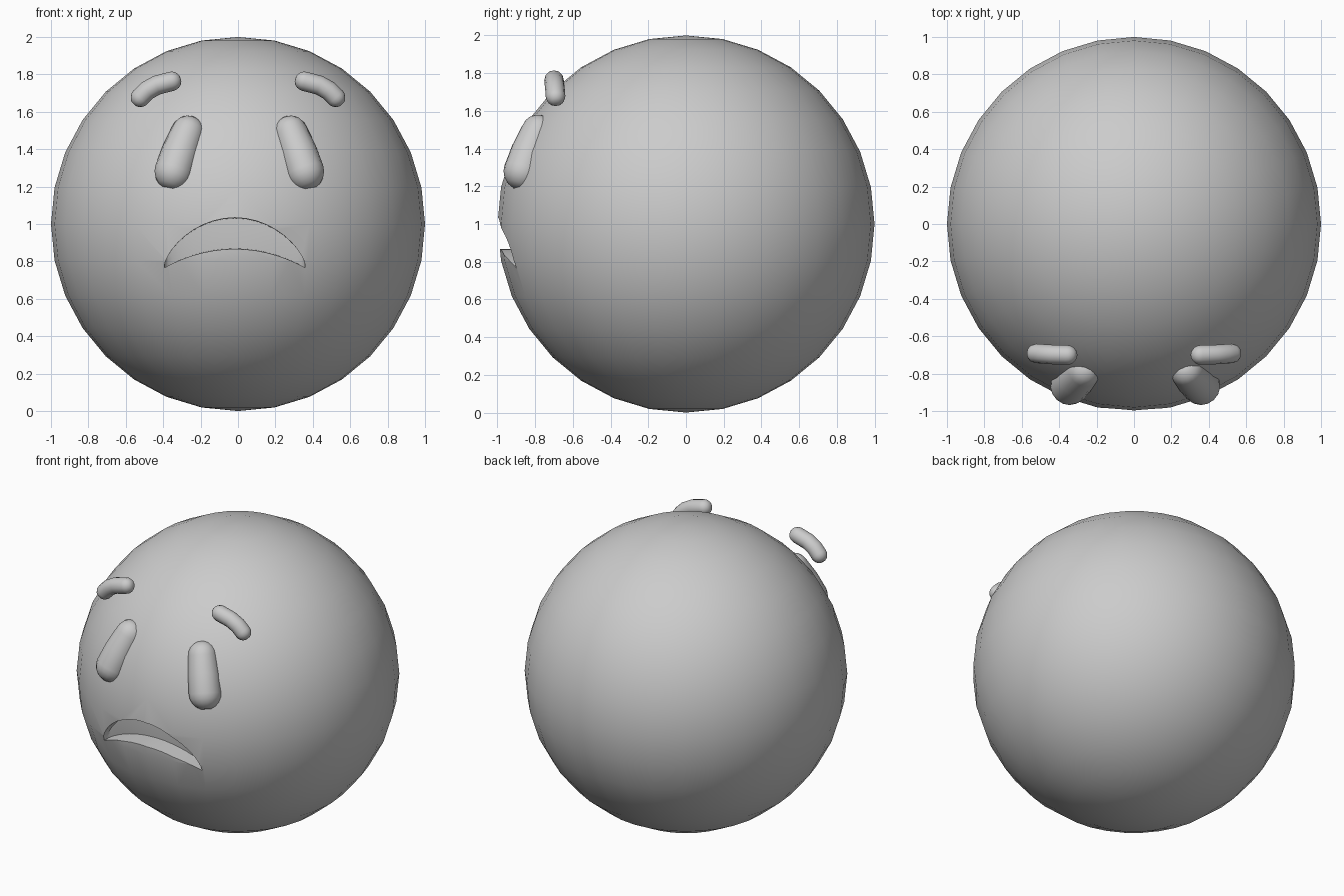
import bpy, bmesh, math
from mathutils import Vector

if "Cube" in bpy.data.objects:
    bpy.data.objects.remove(bpy.data.objects["Cube"])


def make_object(name, bm):
    bmesh.ops.recalc_face_normals(bm, faces=bm.faces)
    mesh = bpy.data.meshes.new(name)
    bm.to_mesh(mesh)
    bm.free()
    obj = bpy.data.objects.new(name, mesh)
    bpy.context.collection.objects.link(obj)
    return obj


def smooth(obj, angle):
    bpy.ops.object.select_all(action='DESELECT')
    obj.select_set(True)
    bpy.context.view_layer.objects.active = obj
    bpy.ops.object.shade_smooth_by_angle(angle=math.radians(angle))


def capsule(name, path, radii, sides=16, cap=5):
    """Round-ended tube along a short path, with a radius per point."""
    pts = [Vector(p) for p in path]
    rings = []
    for i, p in enumerate(pts):
        d = (pts[min(i + 1, len(pts) - 1)] - pts[max(i - 1, 0)]).normalized()
        r = radii[i]
        if i in (0, len(pts) - 1):
            steps = [math.pi / 2 * k / cap for k in range(1, cap + 1)]
            dome = [(r * math.cos(a), r * math.sin(a)) for a in steps]
            if i == 0:
                rings += [(p - d * h, d, w) for h, w in dome]
            else:
                rings += [(p + d * h, d, w) for h, w in reversed(dome)]
        else:
            rings.append((p, d, r))
    bm = bmesh.new()
    loops = []
    for c, d, r in rings:
        u = d.cross(Vector((0, 1, 0))).normalized()
        v = d.cross(u)
        loops.append([bm.verts.new(c + r * (u * math.cos(a) + v * math.sin(a)))
                      for a in (2 * math.pi * k / sides for k in range(sides))])
    for a, b in zip(loops, loops[1:]):
        for k in range(sides):
            n = (k + 1) % sides
            bm.faces.new((a[k], a[n], b[n], b[k]))
    bm.faces.new(loops[0])
    bm.faces.new(loops[-1])
    obj = make_object(name, bm)
    smooth(obj, 60)
    return obj


# Round head
bm = bmesh.new()
bmesh.ops.create_uvsphere(bm, u_segments=32, v_segments=16, radius=1)
bmesh.ops.translate(bm, vec=(0, 0, 1), verts=bm.verts)
head = make_object("head", bm)

# Crescent cutter for the downturned mouth, its floor following the sphere
bm = bmesh.new()
columns = []
N = 20
for i in range(N + 1):
    u = math.sin(math.pi / 2 * (2 * i / N - 1))
    k = max(0, 1 - u * u)
    x = -0.017 + 0.375 * u
    top, bottom = 0.785 + 0.255 * k ** 0.7, 0.765 + 0.095 * k
    depth = 0.03 + 0.11 * k ** 0.5
    mid = (top + bottom) / 2
    col = [(x, -1.3, top), (x, -1.3, bottom)]
    for z in (bottom + 0.1 * (mid - bottom), mid, top - 0.1 * (top - mid)):
        y = -math.sqrt(1 - x * x - (z - 1) ** 2) + depth
        col.append((x, y, z))
    columns.append([bm.verts.new(c) for c in col])
for a, b in zip(columns, columns[1:]):
    for k in range(5):
        n = (k + 1) % 5
        bm.faces.new((a[k], a[n], b[n], b[k]))
bm.faces.new(columns[0])
bm.faces.new(columns[-1])
cutter = make_object("mouth_cutter", bm)
cutter.hide_render = True

cut = head.modifiers.new("mouth", 'BOOLEAN')
cut.operation = 'DIFFERENCE'
cut.solver = 'EXACT'
cut.object = cutter
bpy.context.view_layer.objects.active = head
bpy.ops.object.modifier_apply(modifier=cut.name)
bpy.data.objects.remove(cutter)
smooth(head, 35)

# Slanted eyes and floating bent eyebrows, mirrored left and right
for side, label in ((-1, "left"), (1, "right")):
    ex = 0.007
    capsule(label + "_eye",
            [(ex + side * 0.351, -0.865, 1.28), (ex + side * 0.315, -0.828, 1.385),
             (ex + side * 0.275, -0.785, 1.49)], [0.103, 0.1, 0.09])
    capsule(label + "_eyebrow",
            [(side * 0.522, -0.692, 1.677), (side * 0.485, -0.695, 1.714),
             (side * 0.435, -0.698, 1.742), (side * 0.355, -0.70, 1.763)],
            [0.052] * 4, sides=12)
